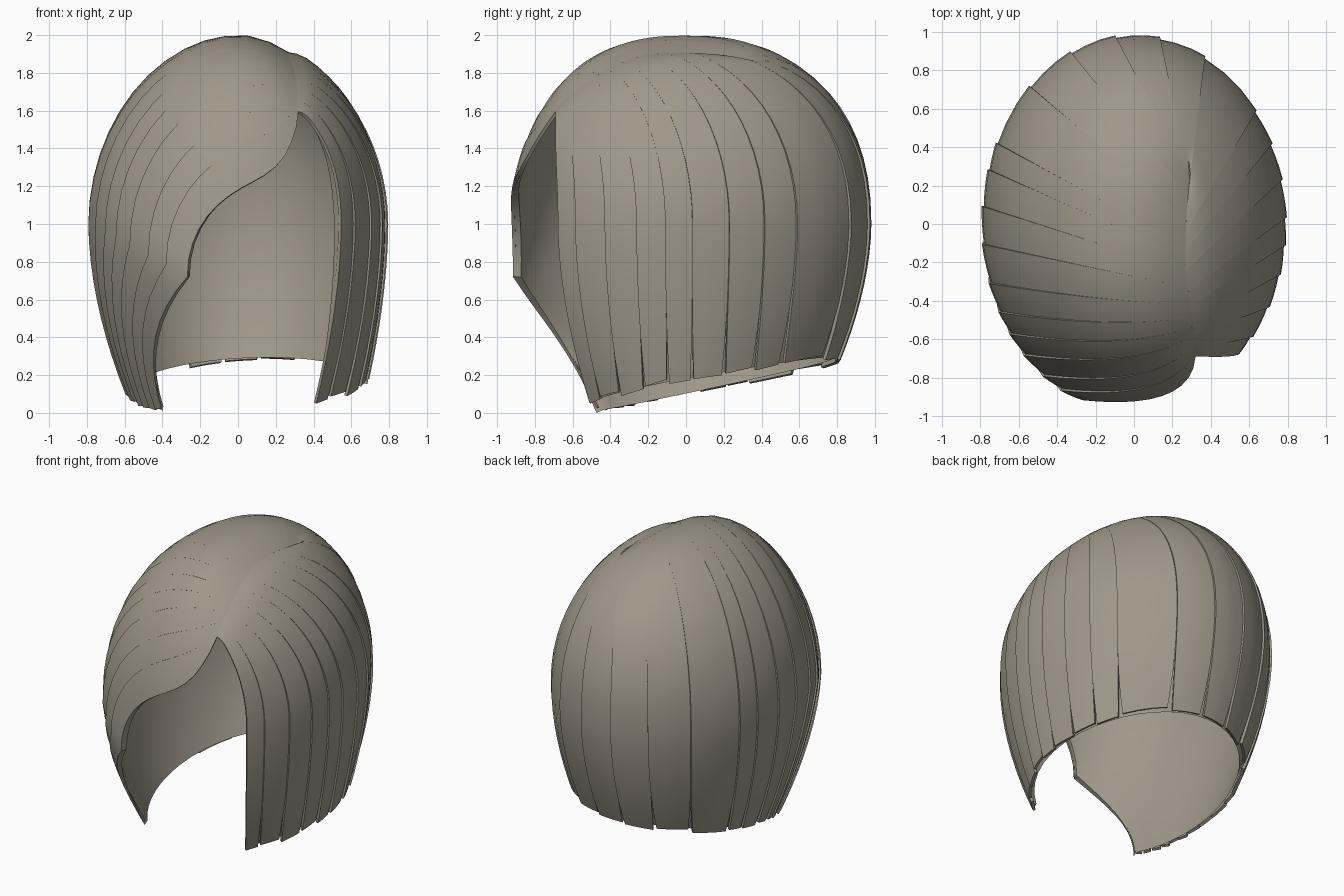
import bpy, math, random
from mathutils import Vector

if "Cube" in bpy.data.objects:
    bpy.data.objects.remove(bpy.data.objects["Cube"])
random.seed(4)

RX, RY = 0.785, 0.975          # half width and half depth of the hair
FRINGE, LEFT = 250, -45        # angles of the two edges of the face opening
UPPER, LOWER = 14, 9           # rows above and below the widest level

# parting line, front to back
PARTING = [Vector(p) for p in ((0.32, -0.69), (0.31, -0.52), (0.27, -0.25),
                               (0.27, 0.0), (0.29, 0.25))]

hair = bpy.data.materials.new("taupe_hair")
hair.use_nodes = True
colour = (0.35, 0.315, 0.255, 1)
hair.diffuse_color = colour
bsdf = hair.node_tree.nodes["Principled BSDF"]
bsdf.inputs["Base Color"].default_value = colour
bsdf.inputs["Roughness"].default_value = 0.8


def ellipse(angle):
    a = math.radians(angle)
    return Vector((RX * math.cos(a), RY * math.sin(a)))


def parting_point(angle):
    v = (FRINGE - angle) / 150 if angle > 85 else (angle - LEFT) / 115
    f = max(0, min(1, v)) * (len(PARTING) - 1)
    i = min(int(f), len(PARTING) - 2)
    return PARTING[i].lerp(PARTING[i + 1], f - i)


def dome_height(p):
    """Height of the crown over a plan point, fuller towards front and back."""
    x, y = p.x / RX, p.y / RY
    n = min(1, math.hypot(x, y))
    q = 1.95 + 0.3 * y * y / max(n * n, 0.01)
    return 1 + max(0, 1 - n ** q) ** (1 / q)


def strand_path(angle, lift=0.0, tip_shift=0.0, tip_turn=0.0):
    """One hair line, from the parting over the dome and down to its tip."""
    points = []
    root, side = parting_point(angle), ellipse(angle)
    sweep = max(0, (angle - 180) / (FRINGE - 180))
    pinch = 0.03 * max(0, angle / LEFT) ** 2
    drop = 0.28 * sweep ** 2
    control = root.lerp(side, 0.5).lerp(Vector((0.3, -RY)), sweep ** 2)
    for j in range(UPPER + 1):
        t = math.sin(j / UPPER * math.pi / 2)
        p = root.lerp(control, t).lerp(control.lerp(side, t), t)
        z = dome_height(p) - drop * t - 0.025 * math.exp(-(t / 0.12) ** 2)
        p = p * (1 + lift * t * t - pinch * t ** 4)
        points.append(Vector((p.x, p.y, z)))
    tip_angle = angle - sweep * 26
    tip = ellipse(tip_angle)
    tip_z = 0.13 + 0.15 * tip.y + 0.05 * tip.x + tip_shift
    # the model's left side tapers less than the rest
    taper = 0.3 - 0.12 * max(0, math.cos(math.radians(angle))) ** 4
    top = 1 - drop
    for j in range(1, LOWER + 1):
        r = j / LOWER
        z = top + (tip_z - top) * r
        turn = 1 - (1 - r) ** 2
        p = ellipse(angle + (tip_angle - angle) * turn + tip_turn * r ** 4)
        inset = taper * ((1 - z) ** 1.8 - drop ** 1.8 * (1 - r))
        p = p * ((1 - inset) * (1 + lift - pinch))
        points.append(Vector((p.x, p.y, z)))
    return points


def sheet(columns, verts, faces, inward=False):
    base, rows = len(verts), len(columns[0])
    for col in columns:
        verts.extend(col)
    for i in range(len(columns) - 1):
        for j in range(rows - 1):
            a = base + i * rows + j
            quad = (a, a + rows, a + rows + 1, a + 1)
            faces.append(quad[::-1] if inward else quad)


def make_object(name, verts, faces, thickness=0.0):
    mesh = bpy.data.meshes.new(name)
    mesh.from_pydata([tuple(v) for v in verts], [], faces)
    mesh.materials.append(hair)
    obj = bpy.data.objects.new(name, mesh)
    bpy.context.collection.objects.link(obj)
    bpy.ops.object.select_all(action="DESELECT")
    obj.select_set(True)
    bpy.context.view_layer.objects.active = obj
    if thickness:
        solid = obj.modifiers.new("thickness", "SOLIDIFY")
        solid.thickness = thickness
        solid.offset = -1
        bpy.ops.object.modifier_apply(modifier=solid.name)
    bpy.ops.object.shade_smooth_by_angle(angle=math.radians(35))


# strand borders: narrow locks at the sides, wide ones at the back
borders = [FRINGE]
while borders[-1] > LEFT:
    a = borders[-1]
    width = 21 if 40 < a < 160 else 10
    borders.append(a - width * random.uniform(0.75, 1.25))
borders[-1] = LEFT
if borders[-2] - LEFT < 4:
    borders.pop(-2)

# overlapping locks, each lifted slightly along one side
verts, faces = [], []
for a, b in zip(borders, borders[1:]):
    shift, slant = random.uniform(-0.01, 0.02), random.uniform(-0.015, 0.015)
    columns = []
    for k in range(4):
        f = k / 3
        columns.append(strand_path(a + (b - a) * f, 0.014 * f,
                                   shift + slant * (f - 0.5),
                                   (a - b) * (f - 0.5) * 0.12))
    sheet(columns, verts, faces)
make_object("hair_locks", verts, faces, thickness=0.018)


def tucked(path, shrink):
    """Edge line rolled under, towards the inside of the hair."""
    out = []
    for j, p in enumerate(path):
        s = 1 - shrink * math.sin(math.pi * j / (len(path) - 1))
        out.append(Vector((p.x * s, p.y * s, p.z)))
    return out


# smooth lining with rolled edges round the face opening
fringe_edge, left_edge = strand_path(FRINGE), strand_path(LEFT, 0.012)
columns = [fringe_edge, tucked(fringe_edge, 0.05)]
steps = 36
for i in range(steps + 1):
    a = FRINGE - 4 + (LEFT + 4 - FRINGE + 4) * i / steps
    columns.append(strand_path(a, -0.045, 0.012))
columns += [tucked(left_edge, 0.07), left_edge]
verts, faces = [], []
sheet(columns, verts, faces, inward=True)
make_object("hair_lining", verts, faces)
